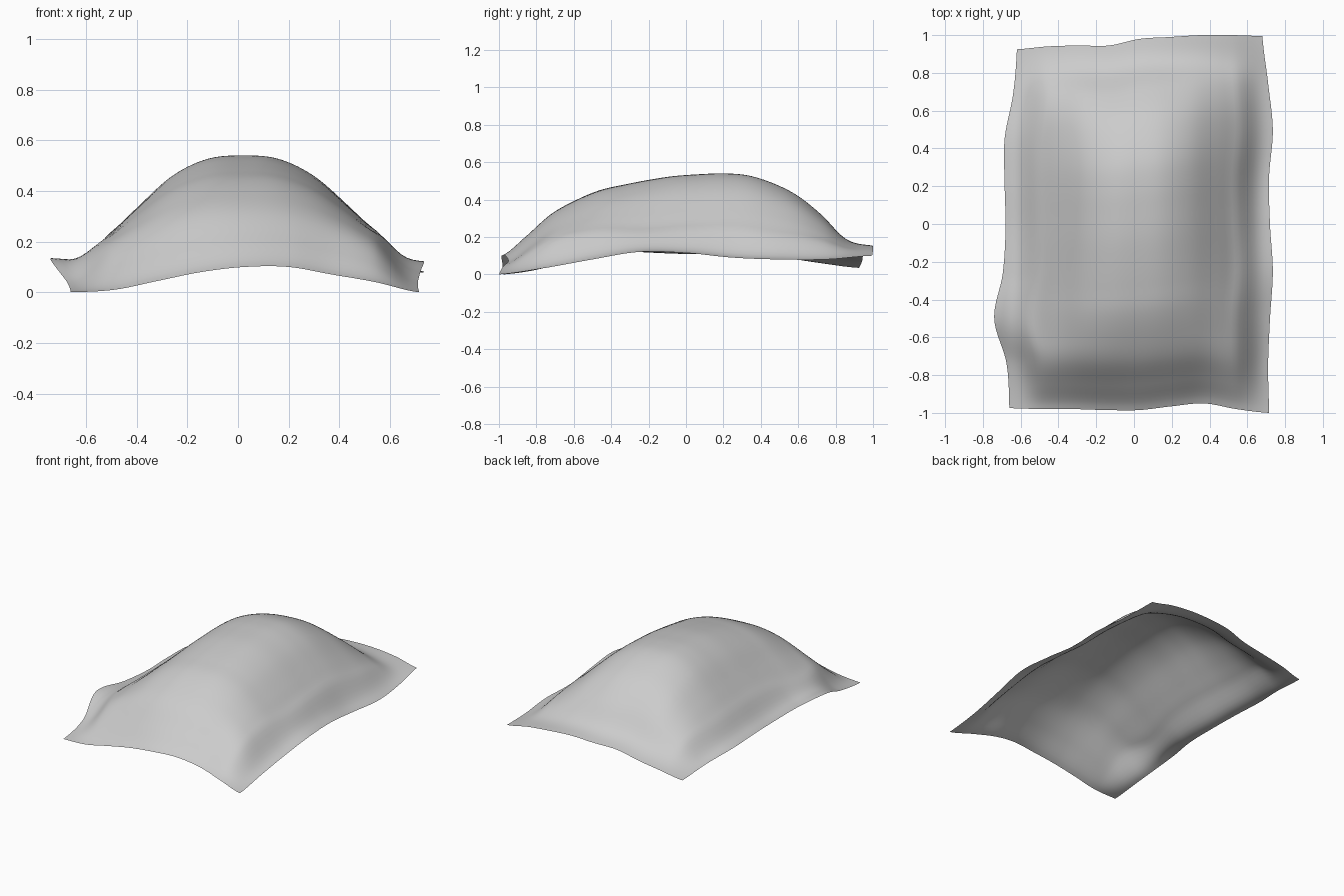
import bpy

# Start from a scene without the default cube
default_cube = bpy.data.objects.get("Cube")
if default_cube:
    bpy.data.objects.remove(default_cube, do_unlink=True)

COLUMNS, ROWS = 64, 90
FLOOR = .09


def spline(values, t):
    """Smooth curve through evenly spaced values, t from 0 to 1."""
    last = len(values) - 1
    i = min(int(t * last), last - 1)
    f = t * last - i
    a, b = values[i], values[i + 1]
    slope_a = (b - values[max(i - 1, 0)]) / 2
    slope_b = (values[min(i + 2, last)] - a) / 2
    return (a * (1 + 2 * f) * (1 - f) ** 2 + slope_a * f * (1 - f) ** 2
            + b * f * f * (3 - 2 * f) + slope_b * f * f * (f - 1))


def mix(a, b, t):
    return a + (b - a) * t


def ramp(distance, width):
    """Ease from 0 at an edge to 1 at the given width."""
    t = min(distance / width, 1)
    return t * t * (3 - 2 * t)


# Wavy hems: sideways position and height along each edge
LEFT_X = [-.66, -.675, -.74, -.695, -.68, -.685, -.685, -.64, -.62]
RIGHT_X = [.715, .71, .72, .735, .72, .715, .735, .71, .68]
FRONT_Y = [-.975, -.98, -.98, -.985, -.985, -.965, -.95, -.98, -1]
BACK_Y = [.925, .94, .945, .945, .98, .99, 1, 1, .995]
LEFT_Z = [0, .04, .13, .12, .11, .11, .1, .065, .035]
RIGHT_Z = [0, .035, .08, .12, .115, .09, .08, .08, .1]
FRONT_Z = [0, .01, .045, .08, .1, .1, .07, .04, 0]
BACK_Z = [.035, .065, .09, .12, .14, .15, .145, .13, .1]

# Hump: ridge height from front to back, and its cross-section
RIDGE = [.1, .205, .32, .395, .45, .48, .505, .525,
         .535, .54, .53, .49, .425, .32, .185, .145]
ARCH = [0, .24, .54, .82, .97, 1, .97, .82, .55, .25, 0]
ARCH_START, ARCH_WIDTH = -.68, 1.4


def hem_height(u, v):
    """Height of a patch stretched between the four hems."""
    across = mix(spline(LEFT_Z, v), spline(RIGHT_Z, v), u)
    along = mix(spline(FRONT_Z, u), spline(BACK_Z, u), v)
    corners = mix(mix(LEFT_Z[0], RIGHT_Z[0], u),
                  mix(LEFT_Z[-1], RIGHT_Z[-1], u), v)
    return across + along - corners


def skirt_height(u, v):
    """Hem waves that fade into a level floor away from the edges."""
    fade = ramp(min(u, 1 - u), .17) * ramp(min(v, 1 - v), .18)
    return mix(hem_height(u, v), FLOOR, fade)


def cloth_point(u, v):
    x = mix(spline(LEFT_X, v), spline(RIGHT_X, v), u)
    y = mix(spline(FRONT_Y, u), spline(BACK_Y, u), v)
    # The arch is fuller towards both ends and flat along the side hems
    s = min(max((x - ARCH_START) / ARCH_WIDTH, 0), 1)
    fullness = 1 - (v - .6) ** 2
    arch = max(spline(ARCH, s), 0) ** fullness * ramp(min(u, 1 - u), .13)
    rise = spline(RIDGE, v) - skirt_height(.5, v)
    return x, y, skirt_height(u, v) + rise * arch


# Draped cloth sheet
verts = [cloth_point(c / COLUMNS, r / ROWS)
         for r in range(ROWS + 1) for c in range(COLUMNS + 1)]
stride = COLUMNS + 1
faces = []
for r in range(ROWS):
    for c in range(COLUMNS):
        k = r * stride + c
        faces.append((k, k + 1, k + stride + 1, k + stride))
mesh = bpy.data.meshes.new("draped_cloth")
mesh.from_pydata(verts, [], faces)
mesh.shade_smooth()
cloth = bpy.data.objects.new("draped_cloth", mesh)
bpy.context.collection.objects.link(cloth)

# Plain grey fabric
fabric = bpy.data.materials.new("grey_fabric")
fabric.use_nodes = True
colour = (.6, .6, .6, 1)
fabric.diffuse_color = colour
fabric.node_tree.nodes["Principled BSDF"].inputs["Base Color"].default_value = colour
mesh.materials.append(fabric)
